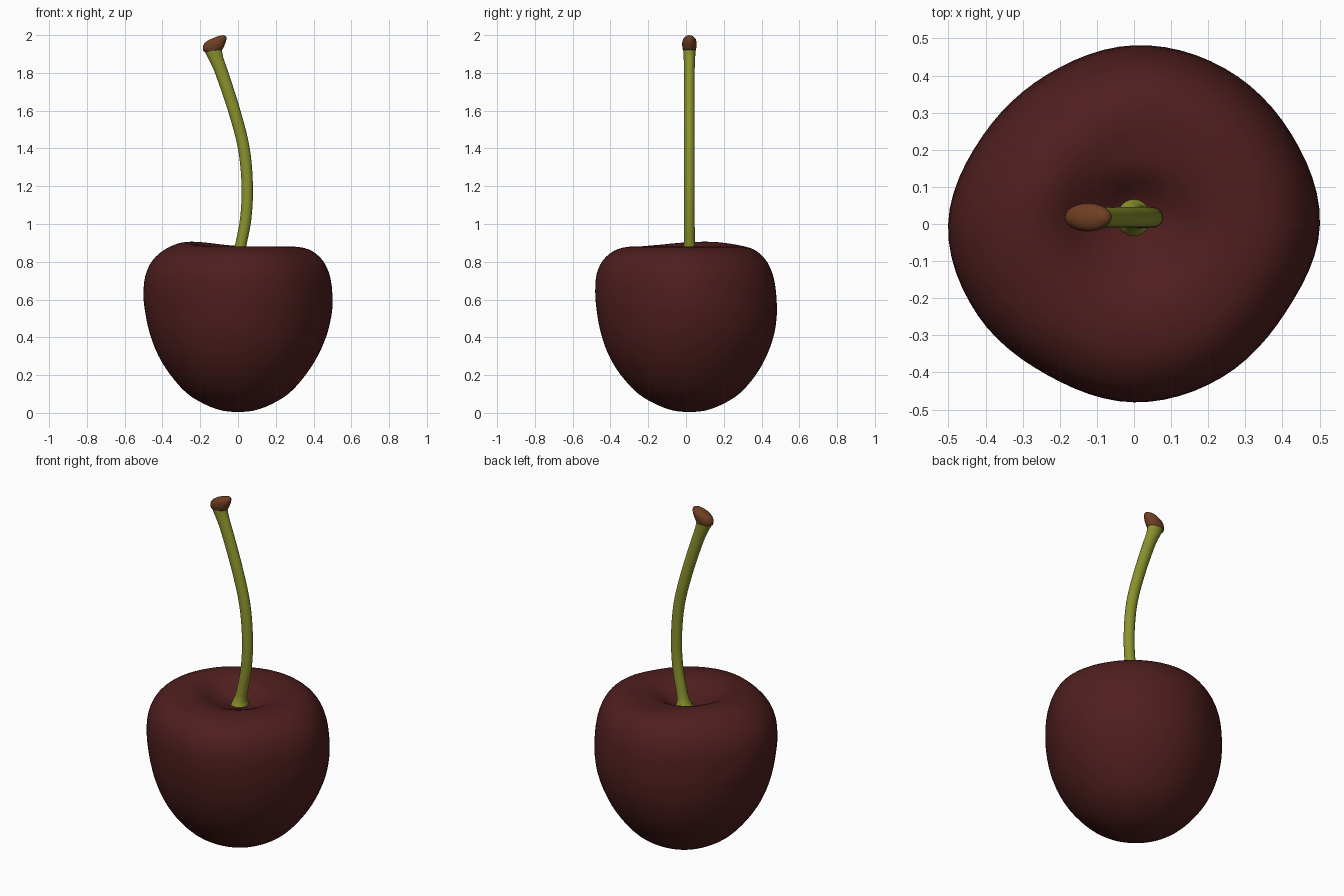
import bpy, bmesh, math
from mathutils import Vector

if "Cube" in bpy.data.objects:
    bpy.data.objects.remove(bpy.data.objects["Cube"])


def material(name, rgb):
    m = bpy.data.materials.new(name)
    m.diffuse_color = (*rgb, 1)
    m.use_nodes = True
    m.node_tree.nodes["Principled BSDF"].inputs["Base Color"].default_value = m.diffuse_color
    return m


def spline(pts, t, closed=False):
    """Catmull-Rom through tuples; t in point units."""
    n = len(pts)
    i = int(math.floor(t)) if closed else min(int(t), n - 2)
    f = t - i
    pick = (lambda k: pts[k % n]) if closed else (lambda k: pts[max(0, min(n - 1, k))])
    a, b, c, d = (pick(i + k) for k in (-1, 0, 1, 2))
    return [0.5 * (2*q + (r - p)*f + (2*p - 5*q + 4*r - s)*f*f + (3*q - p - 3*r + s)*f**3)
            for p, q, r, s in zip(a, b, c, d)]


def loft(name, rings, mat):
    """Skin a stack of equal-sized point rings; zero-size end rings become poles."""
    bm = bmesh.new()
    rows = [[bm.verts.new(p) for p in ring] for ring in rings]
    n = len(rows[0])
    for lo, hi in zip(rows, rows[1:]):
        for k in range(n):
            j = (k + 1) % n
            bm.faces.new((lo[k], lo[j], hi[j], hi[k]))
    bmesh.ops.remove_doubles(bm, verts=bm.verts, dist=1e-5)
    bmesh.ops.recalc_face_normals(bm, faces=bm.faces)
    for f in bm.faces:
        f.smooth = True
    me = bpy.data.meshes.new(name)
    bm.to_mesh(me)
    bm.free()
    me.materials.append(mat)
    ob = bpy.data.objects.new(name, me)
    bpy.context.collection.objects.link(ob)
    return ob


def ellipse_ring(x, z, rx, ry, tilt, n=24):
    """Ellipse leaning in the xz plane by tilt degrees."""
    c, s = math.cos(math.radians(tilt)), math.sin(math.radians(tilt))
    return [Vector((x + rx*math.cos(a)*c, 0.018 + ry*math.sin(a), z + rx*math.cos(a)*s))
            for a in (2*math.pi*k/n for k in range(n))]


skin = material("dark cherry red", (0.078, 0.013, 0.013))
green = material("stem green", (0.26, 0.29, 0.026))
brown = material("stem tip brown", (0.16, 0.05, 0.016))

# Fruit: lumpy plan outline (every 30 degrees) times a side profile with a dimple
outline = [(r,) for r in (0.501, 0.489, 0.486, 0.482, 0.465, 0.472,
                          0.501, 0.487, 0.468, 0.479, 0.475, 0.472)]
profile = [(0, 0.004), (0.17, 0.012), (0.36, 0.046), (0.555, 0.106), (0.73, 0.203),
           (0.855, 0.304), (0.942, 0.415), (0.986, 0.52), (1.0, 0.61), (0.978, 0.72),
           (0.905, 0.803), (0.785, 0.857), (0.65, 0.878), (0.5, 0.879), (0.35, 0.864),
           (0.22, 0.838), (0.11, 0.81), (0, 0.80)]
SEG, SUB = 72, 3
rings = []
steps = (len(profile) - 1) * SUB
for i in range(steps + 1):
    t = i / SUB
    f, z = spline(profile, t)
    if i in (0, steps):
        f = 0
    top = max(0.0, min(1.0, (t - 9) / 3))            # blend onto the crown
    low = max(0.0, min(1.0, (0.6 - z) / 0.4))        # rounder towards the bottom
    ring = []
    for k in range(SEG):
        a = 2 * math.pi * k / SEG
        r = spline(outline, 12 * k / SEG, True)[0]
        r = (r + (0.492 - r) * low) * f
        rim = math.exp(-((f - 0.52) / 0.22) ** 2) * top
        bump = 0.026 * max(0, math.cos(a - math.radians(158))) ** 2 * rim
        dent = math.exp(-((f - 0.28) / 0.12) ** 2) * top
        crease = (0.014 * math.sin(a) - 0.012 * math.cos(a) ** 2) * dent
        tilt = -0.02 * f * math.cos(a) - 0.03 * f * math.sin(a)
        tilt *= math.exp(-((z - 0.57) / 0.17) ** 2)   # widest line leans up to front left
        shift = 0.018 - 0.032 * min(z, 0.8) + 0.025 * top * (1 - f)
        ring.append(Vector((r*math.cos(a), r*math.sin(a) + shift, z + bump + crease + tilt)))
    rings.append(ring)
loft("cherry_fruit", rings, skin)

# Stem: curved, flared at both ends (x, z, rx, ry, tilt)
path = [(0.0, 0.785, 0.056, 0.06, -3), (0.001, 0.814, 0.043, 0.047, -6),
        (0.005, 0.842, 0.034, 0.036, -10), (0.015, 0.89, 0.03, 0.03, -12),
        (0.041, 1.03, 0.03, 0.028, -8), (0.049, 1.2, 0.03, 0.028, 0),
        (0.031, 1.4, 0.031, 0.028, 10), (-0.02, 1.6, 0.032, 0.028, 18),
        (-0.086, 1.8, 0.034, 0.028, 22), (-0.113, 1.87, 0.037, 0.03, 18),
        (-0.132, 1.922, 0.046, 0.033, 7)]
loft("stem", [ellipse_ring(*spline(path, i / 5)) for i in range((len(path) - 1)*5 + 1)], green)

# Woody tip: oblique rounded cap on the stem
cap = [(-0.131, 1.914, 0, 0, 6), (-0.131, 1.915, 0.045, 0.031, 6),
       (-0.13, 1.922, 0.052, 0.035, 9), (-0.126, 1.943, 0.063, 0.038, 16),
       (-0.123, 1.96, 0.067, 0.038, 20), (-0.123, 1.972, 0.064, 0.035, 21),
       (-0.124, 1.981, 0.052, 0.027, 21), (-0.125, 1.986, 0.03, 0.014, 21),
       (-0.125, 1.987, 0, 0, 21)]
loft("stem_tip", [ellipse_ring(*c) for c in cap], brown)
